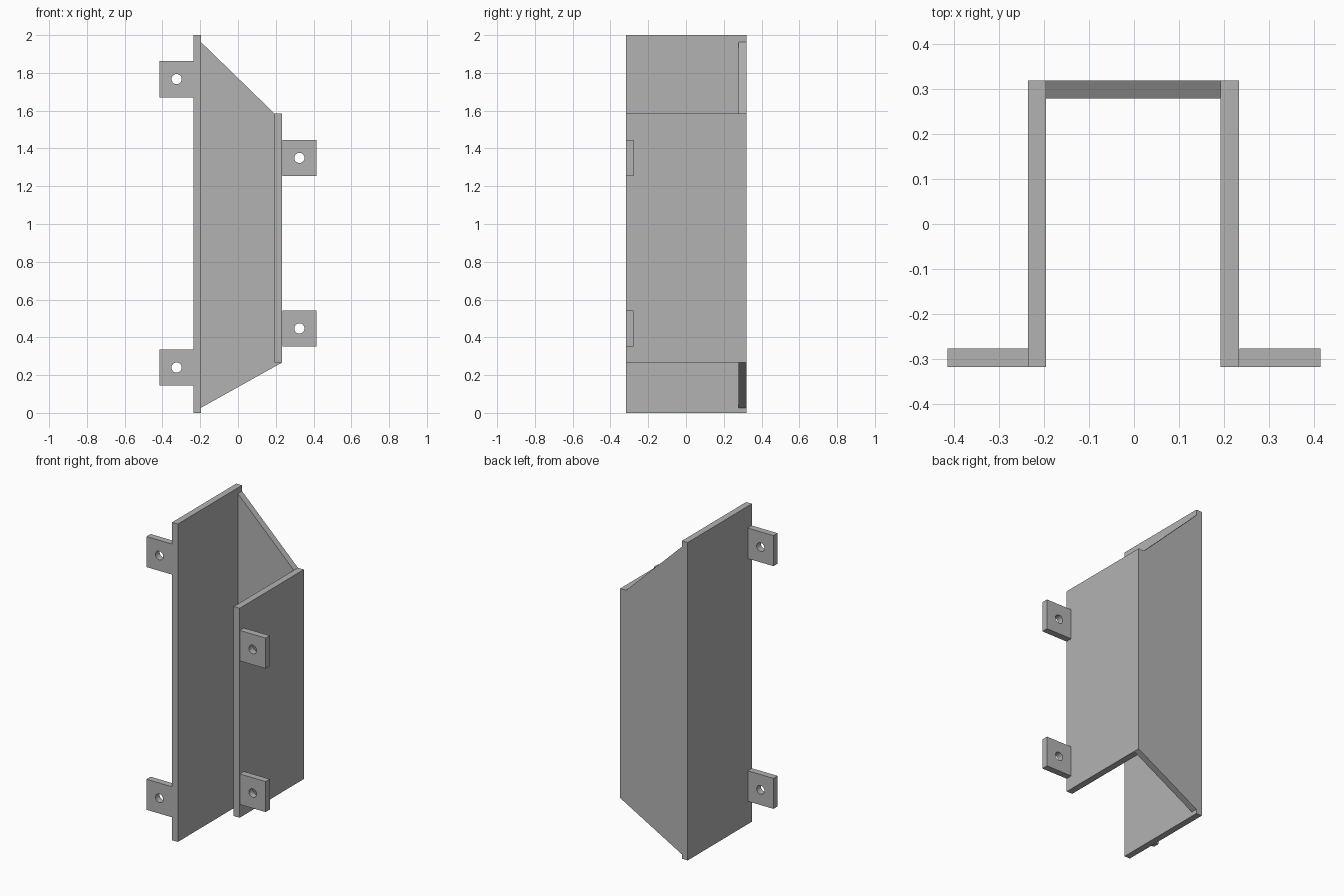
import bpy, bmesh, math

default = bpy.data.objects.get("Cube")
if default:
    bpy.data.objects.remove(default, do_unlink=True)

# Single grey finish
grey = bpy.data.materials.new("plain grey")
grey.use_nodes = True
colour = (0.45, 0.45, 0.45, 1)
grey.diffuse_color = colour
grey.node_tree.nodes["Principled BSDF"].inputs["Base Color"].default_value = colour

FRONT, BACK, THICK = -0.318, 0.32, 0.041


def plate(name, loops, y0, y1):
    """Fill x-z outlines (later loops are holes) and extrude from y0 to y1."""
    bm = bmesh.new()
    for loop in loops:
        verts = [bm.verts.new((x, y0, z)) for x, z in loop]
        for a, b in zip(verts, verts[1:] + verts[:1]):
            bm.edges.new((a, b))
    bmesh.ops.triangle_fill(bm, edges=bm.edges[:], use_beauty=True, normal=(0, -1, 0))
    ext = bmesh.ops.extrude_face_region(bm, geom=bm.faces[:], use_keep_orig=True)
    moved = [g for g in ext["geom"] if isinstance(g, bmesh.types.BMVert)]
    bmesh.ops.translate(bm, verts=moved, vec=(0, y1 - y0, 0))
    bmesh.ops.recalc_face_normals(bm, faces=bm.faces[:])
    mesh = bpy.data.meshes.new(name)
    bm.to_mesh(mesh)
    bm.free()
    mesh.materials.append(grey)
    obj = bpy.data.objects.new(name, mesh)
    bpy.context.collection.objects.link(obj)
    return obj


def rect(x0, x1, z0, z1):
    return [(x0, z0), (x1, z0), (x1, z1), (x0, z1)]


def circle(cx, cz, r, n=32):
    return [(cx + r * math.cos(math.tau * i / n), cz + r * math.sin(math.tau * i / n))
            for i in range(n)]


# Side walls: tall on the right, short on the left
plate("tall_wall", [rect(-0.236, -0.196, 0, 2)], FRONT, BACK)
plate("short_wall", [rect(0.193, 0.234, 0.267, 1.585)], FRONT, BACK)

# Back panel with sloping top and bottom edges
panel = [(-0.196, 0.027), (0.234, 0.267), (0.193, 0.267), (0.193, 1.585), (-0.196, 1.963)]
plate("back_panel", [panel], BACK - THICK, BACK)

# Drilled mounting tabs along the front edges
for side, label, heights in ((-1, "right", (0.24, 1.767)), (1, "left", (0.447, 1.35))):
    for level, z in zip(("lower", "upper"), heights):
        x0, x1 = sorted((side * 0.235, side * 0.415))
        plate(f"{label}_{level}_tab",
              [rect(x0, x1, z - 0.096, z + 0.096), circle(side * 0.325, z, 0.027)],
              FRONT, FRONT + THICK)
